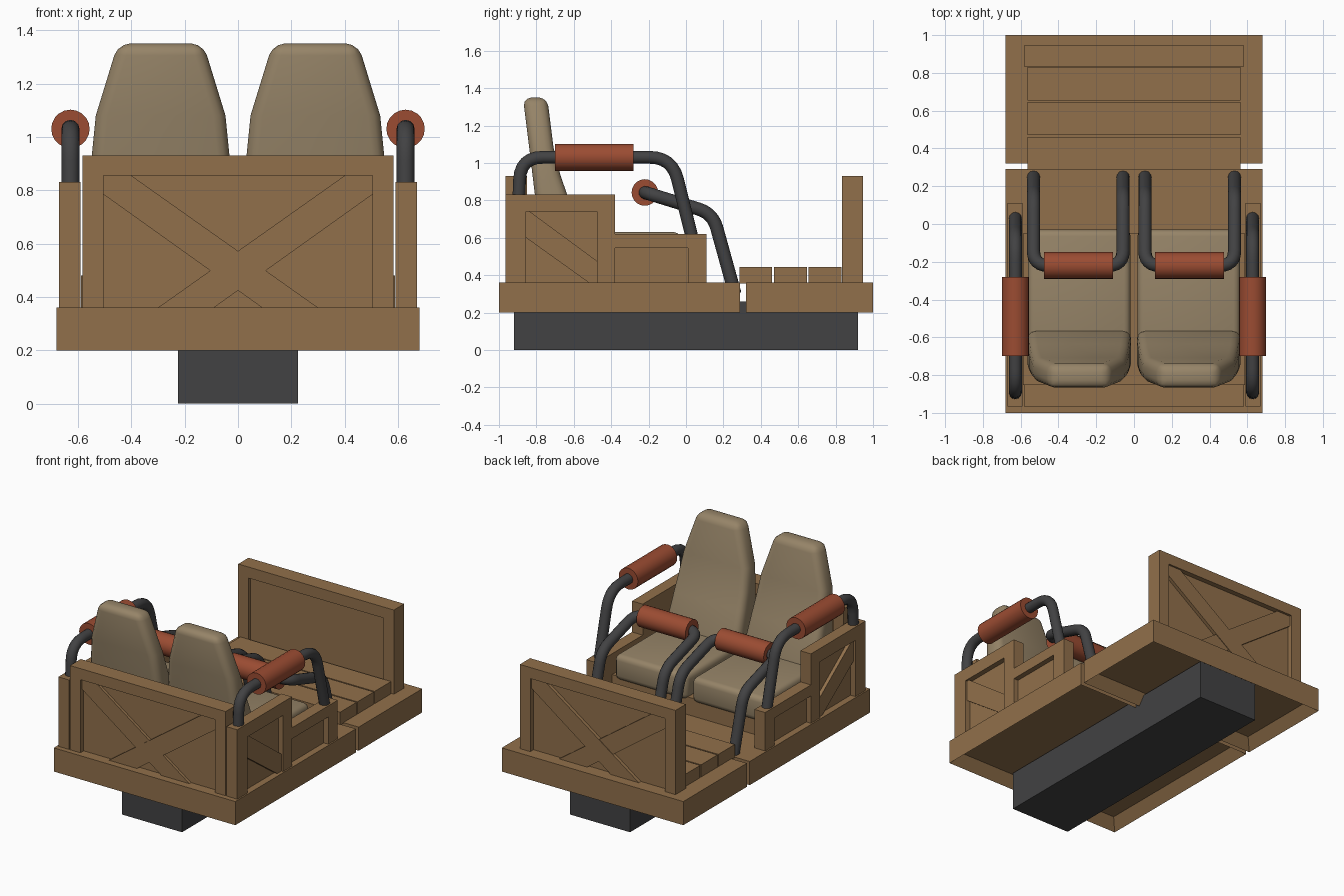
import bpy, bmesh, math
from mathutils import Vector

if "Cube" in bpy.data.objects:
    bpy.data.objects.remove(bpy.data.objects["Cube"])


def material(name, rgb):
    m = bpy.data.materials.new(name)
    m.diffuse_color = (*rgb, 1)
    m.use_nodes = True
    m.node_tree.nodes["Principled BSDF"].inputs["Base Color"].default_value = m.diffuse_color
    return m


WOOD = material("wood", (0.283, 0.162, 0.070))
TAN = material("seat_tan", (0.305, 0.231, 0.138))
RED = material("pad_red", (0.328, 0.072, 0.032))
DARK = material("dark_metal", (0.054, 0.054, 0.056))


def finish(name, bm, mat):
    bmesh.ops.recalc_face_normals(bm, faces=bm.faces)
    me = bpy.data.meshes.new(name)
    bm.to_mesh(me)
    bm.free()
    ob = bpy.data.objects.new(name, me)
    bpy.context.collection.objects.link(ob)
    me.materials.append(mat)
    return ob


def activate(ob):
    bpy.ops.object.select_all(action='DESELECT')
    ob.select_set(True)
    bpy.context.view_layer.objects.active = ob


def smooth(ob, deg=40):
    activate(ob)
    bpy.ops.object.shade_smooth_by_angle(angle=math.radians(deg))


def box_bm(x, y, z):
    bm = bmesh.new()
    bmesh.ops.create_cube(bm, size=1)
    for v in bm.verts:
        v.co = Vector([(a + b) / 2 + c * abs(b - a) for (a, b), c in zip((x, y, z), v.co)])
    return bm


def box(name, x, y, z, mat=WOOD):
    return finish(name, box_bm(x, y, z), mat)


def prism(name, pts, axis, a, b, mat=WOOD):
    """Extrude a 2D outline along x (points are y,z) or y (points are x,z)."""
    bm = bmesh.new()
    put = (lambda p, t: (t, p[0], p[1])) if axis == 'x' else (lambda p, t: (p[0], t, p[1]))
    lo = [bm.verts.new(put(p, a)) for p in pts]
    hi = [bm.verts.new(put(p, b)) for p in pts]
    bm.faces.new(lo)
    bm.faces.new(hi)
    for i in range(len(pts)):
        j = (i + 1) % len(pts)
        bm.faces.new((lo[i], lo[j], hi[j], hi[i]))
    return finish(name, bm, mat)


def tube(name, pts, radius, mat, bend=0.1, res=4):
    """Round tube along a path whose corners are rounded off."""
    pts = [Vector(p) for p in pts]
    path = [pts[0]]
    for p, c, n in zip(pts, pts[1:], pts[2:]):
        a, b = c + (p - c).normalized() * bend, c + (n - c).normalized() * bend
        for i in range(7):
            t = i / 6
            path.append(a * (1 - t) ** 2 + c * 2 * t * (1 - t) + b * t * t)
    path.append(pts[-1])
    cu = bpy.data.curves.new(name, 'CURVE')
    cu.dimensions = '3D'
    cu.bevel_depth, cu.bevel_resolution, cu.use_fill_caps = radius, res, True
    sp = cu.splines.new('POLY')
    sp.points.add(len(path) - 1)
    for q, p in zip(sp.points, path):
        q.co = (*p, 1)
    cu.materials.append(mat)
    ob = bpy.data.objects.new(name, cu)
    bpy.context.collection.objects.link(ob)
    activate(ob)
    bpy.ops.object.convert(target='MESH')
    smooth(bpy.context.view_layer.objects.active, 45)


# Chassis
box("chassis", (-0.225, 0.225), (-0.92, 0.92), (0, 0.26), DARK)

# Two trays, hollow underneath
for name, y0, y1 in (("front_tray", -1, 0.29), ("rear_tray", 0.32, 1)):
    bm = box_bm((-0.68, 0.68), (y0, y1), (0.2, 0.36))
    bm.normal_update()
    bottom = min(bm.faces, key=lambda f: f.calc_center_median().z)
    bmesh.ops.inset_region(bm, faces=[bottom], thickness=0.075)
    for v in bottom.verts:
        v.co.z += 0.07
    finish(name, bm, WOOD)

# Floor boards
for i in range(3):
    y = 0.285 + 0.185 * i
    box("floor_board", (-0.565, 0.565), (y, y + 0.176), (0.355, 0.443))


# End walls: framed panel with crossed planks on the outside
def end_wall(name, yo, yi):
    d = 1 if yi > yo else -1
    box(name + "_panel", (-0.52, 0.52), (yo + d * 0.035, yi - d * 0.02), (0.355, 0.87))
    box(name + "_rail", (-0.583, 0.583), (yo, yi), (0.855, 0.93))
    for s in (-1, 1):
        box(name + "_post", (s * 0.505, s * 0.583), (yo, yi), (0.355, 0.856))
        pts = [(0.505, 0.855), (0.4, 0.855), (-0.3, 0.36), (-0.09, 0.36), (0.505, 0.785)]
        prism(name + "_cross", [(s * x, z) for x, z in pts], 'y',
              yo + d * (0.012 if s > 0 else 0.016), yo + d * 0.04)


end_wall("front_wall", -0.965, -0.85)
end_wall("rear_wall", 0.945, 0.835)

for s in (-1, 1):
    # Stepped side walls
    xi, xm, xo = s * 0.59, s * 0.635, s * 0.67
    prism("side_panel", [(-0.95, 0.355), (0.1, 0.355), (0.1, 0.6), (-0.39, 0.6),
                         (-0.39, 0.82), (-0.95, 0.82)], 'x', xi + s * 0.003, xm)
    for y0, y1, top in ((-0.965, -0.855, 0.83), (-0.475, -0.38, 0.83), (0.01, 0.11, 0.62)):
        box("side_post", (xi, xo), (y0, y1), (0.355, top))
    box("side_rail", (xi, xo), (-0.856, -0.474), (0.74, 0.83))
    box("side_rail_low", (xi, xo), (-0.381, 0.011), (0.545, 0.62))
    prism("side_brace", [(-0.855, 0.74), (-0.835, 0.74), (-0.475, 0.475), (-0.475, 0.36),
                         (-0.52, 0.36), (-0.855, 0.6)], 'x', xm - s * 0.005, xo - s * 0.012)

    # Side grab bar with pad
    x = s * 0.628
    tube("side_bar", [(x, -0.895, 0.78), (x, -0.885, 1.03), (x, -0.075, 1.03), (x, 0.038, 0.58)],
         0.034, DARK, 0.12)
    tube("side_pad", [(x, -0.70, 1.03), (x, -0.28, 1.03)], 0.072, RED, res=8)

    # Lap bar with pad
    a, b = s * 0.058, s * 0.532
    tube("lap_bar", [(a, 0.262, 0.3), (a, 0.143, 0.73), (a, -0.22, 0.842),
                     (b, -0.22, 0.842), (b, 0.143, 0.73), (b, 0.262, 0.3)], 0.035, DARK, 0.08)
    tube("lap_pad", [(s * 0.11, -0.22, 0.842), (s * 0.477, -0.22, 0.842)], 0.071, RED, res=8)

    # Seat cushion
    cx = s * 0.29
    seat = box("seat_cushion", (cx - 0.272, cx + 0.272), (-0.76, -0.03), (0.46, 0.63), TAN)

    # Seat back, lofted from level sections: z, rear y, front y, half width
    rows = [(0.47, -0.76, -0.54, 0.272), (0.65, -0.785, -0.57, 0.274), (0.83, -0.808, -0.635, 0.265),
            (0.93, -0.82, -0.67, 0.258), (1.08, -0.838, -0.708, 0.243), (1.35, -0.872, -0.742, 0.16)]
    bm = bmesh.new()
    rings = [[bm.verts.new(p) for p in ((cx - w, r, z), (cx + w, r, z), (cx + w, f, z), (cx - w, f, z))]
             for z, r, f, w in rows]
    for lo, hi in zip(rings, rings[1:]):
        for i in range(4):
            j = (i + 1) % 4
            bm.faces.new((lo[i], lo[j], hi[j], hi[i]))
    bm.faces.new(rings[0])
    bm.faces.new(rings[-1])
    back = finish("seat_back", bm, TAN)
    for ob, w in ((seat, 0.035), (back, 0.045)):
        mod = ob.modifiers.new("round", 'BEVEL')
        mod.width, mod.segments = w, 3
        mod.limit_method, mod.angle_limit = 'ANGLE', math.radians(40)
        activate(ob)
        bpy.ops.object.modifier_apply(modifier=mod.name)
        smooth(ob, 50)

# Wooden seat base
box("seat_base", (-0.588, 0.588), (-0.852, -0.05), (0.355, 0.48))
